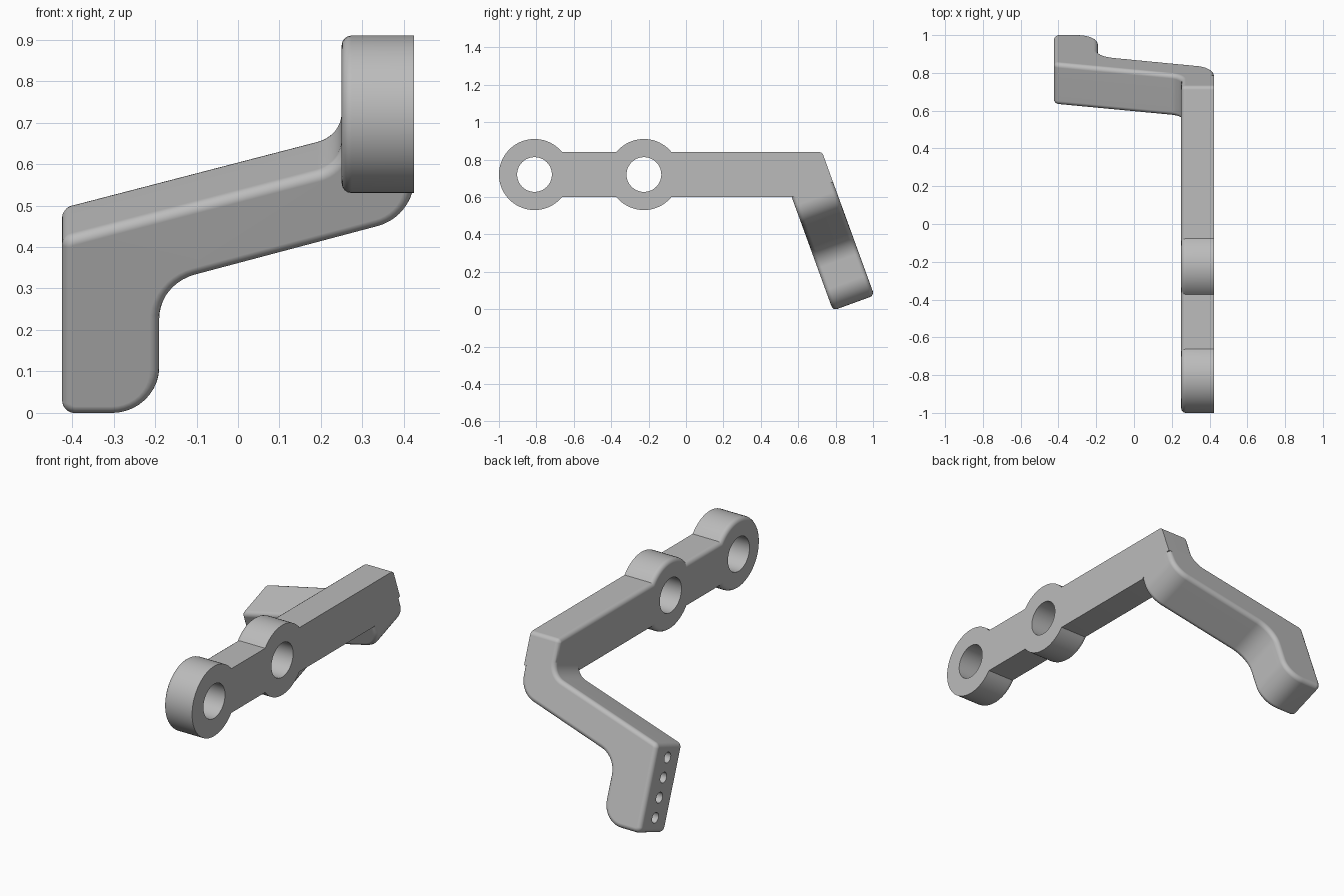
import bpy, bmesh
from math import sin, cos, asin, pi, tan, radians
from mathutils import Vector

cube = bpy.data.objects.get("Cube")
if cube:
    bpy.data.objects.remove(cube, do_unlink=True)

grey = bpy.data.materials.new("plain grey")
grey.use_nodes = True
grey.diffuse_color = (0.5, 0.5, 0.5, 1)
grey.node_tree.nodes["Principled BSDF"].inputs["Base Color"].default_value = (0.5, 0.5, 0.5, 1)


def fillet(prev, corner, nxt, r, steps=10):
    """Points of an arc that rounds one corner of an outline."""
    p = Vector(corner)
    d1, d2 = (Vector(prev) - p).normalized(), (Vector(nxt) - p).normalized()
    half = d1.angle(d2) / 2
    a, b = p + d1 * r / tan(half), p + d2 * r / tan(half)
    centre = p + (d1 + d2).normalized() * r / sin(half)
    va, vb = a - centre, b - centre
    sweep = va.angle(vb)
    return [centre + (va * sin(sweep * (1 - i / steps)) + vb * sin(sweep * i / steps)) / sin(sweep)
            for i in range(steps + 1)]


def rounded(corners):
    """Outline from (a, b, radius) corners."""
    pts = []
    for i, (a, b, r) in enumerate(corners):
        prev, nxt = corners[i - 1][:2], corners[(i + 1) % len(corners)][:2]
        pts += fillet(prev, (a, b), nxt, r) if r else [Vector((a, b))]
    return pts


def arc(y, z, r, start, end, steps):
    return [Vector((y + r * cos(start + (end - start) * i / steps),
                    z + r * sin(start + (end - start) * i / steps))) for i in range(steps + 1)]


def prism(name, outline, place, depths, soft_caps, bevel):
    """Extrude an outline between two depths and round the rims of the chosen caps."""
    bm = bmesh.new()
    rings = [[bm.verts.new(place(p.x, p.y, d)) for p in outline] for d in depths]
    caps = [bm.faces.new(ring) for ring in rings]
    n = len(outline)
    for i in range(n):
        j = (i + 1) % n
        bm.faces.new((rings[0][i], rings[0][j], rings[1][j], rings[1][i]))
    bmesh.ops.recalc_face_normals(bm, faces=bm.faces[:])
    edges = [e for k in soft_caps for e in caps[k].edges]
    bmesh.ops.bevel(bm, geom=edges, offset=bevel, offset_type='OFFSET', segments=4,
                    profile=0.5, affect='EDGES', clamp_overlap=False)
    bmesh.ops.recalc_face_normals(bm, faces=bm.faces[:])
    mesh = bpy.data.meshes.new(name)
    bm.to_mesh(mesh)
    bm.free()
    mesh.materials.append(grey)
    obj = bpy.data.objects.new(name, mesh)
    bpy.context.collection.objects.link(obj)
    return obj


def activate(obj):
    bpy.ops.object.select_all(action='DESELECT')
    obj.select_set(True)
    bpy.context.view_layer.objects.active = obj


def drill(obj, centre, radius, length):
    """Cut a round hole along x."""
    bpy.ops.mesh.primitive_cylinder_add(vertices=40, radius=radius, depth=length,
                                        location=centre, rotation=(0, pi / 2, 0))
    cutter = bpy.context.object
    cutter.hide_render = True
    cutter.data.materials.append(grey)
    activate(obj)
    mod = obj.modifiers.new("hole", 'BOOLEAN')
    mod.operation, mod.solver, mod.object = 'DIFFERENCE', 'EXACT', cutter
    bpy.ops.object.modifier_apply(modifier=mod.name)
    bpy.data.objects.remove(cutter, do_unlink=True)


def smooth(obj):
    activate(obj)
    bpy.ops.object.shade_smooth_by_angle(angle=radians(30))
    obj.modifiers.new("normals", 'WEIGHTED_NORMAL').keep_sharp = True


# Shared sizes
TILT = radians(20)
RIGHT, INNER, LEFT = 0.424, 0.25, -0.424
MID, HALF, RING = 0.72, 0.12, 0.19
RING_Y = (-0.81, -0.225)
THICK = 0.235
BASE_Y, BASE_Z = 0.786, -0.007


def on_plate(x, v, t):
    """Plate coordinates: across, up the slope, through the thickness."""
    return Vector((x, BASE_Y - v * sin(TILT) + t * cos(TILT),
                   BASE_Z + v * cos(TILT) + t * sin(TILT)))


# Straight arm with two eyes and a slanted elbow end
g = asin(HALF / RING)
elbow = rounded([(0.565, MID - HALF, 0), (0.786, 0.68, 0), (0.728, MID + HALF, 0.025),
                 (0.5, MID + HALF, 0)])
arm_outline = (arc(RING_Y[0], MID, RING, g, 2 * pi - g, 48)
               + arc(RING_Y[1], MID, RING, pi + g, 2 * pi - g, 20)
               + elbow
               + arc(RING_Y[1], MID, RING, g, pi - g, 20))
arm = prism("arm", arm_outline, lambda y, z, x: Vector((x, y, z)), (INNER, RIGHT), (0,), 0.024)
for y in RING_Y:
    drill(arm, (0.34, y, MID), 0.093, 0.5)
smooth(arm)

# Tilted cross plate with a short leg
c = cos(TILT)
plate_outline = rounded([
    (LEFT, 0, 0.03), (-0.19, 0, 0.115), (-0.19, 0.311 / c, 0.12),
    (RIGHT, 0.474 / c, 0.12), (RIGHT, 0.72, 0), (INNER, 0.72, 0),
    (INNER, 0.602 / c, 0.08), (LEFT, 0.427 / c, 0.03)])
plate = prism("cross_plate", plate_outline, on_plate, (0, THICK), (0, 1), 0.024)

# Row of small holes in the free end
for k in range(4):
    drill(plate, on_plate(LEFT, 0.08 + 0.102 * k, THICK / 2), 0.028, 0.2)
smooth(plate)
